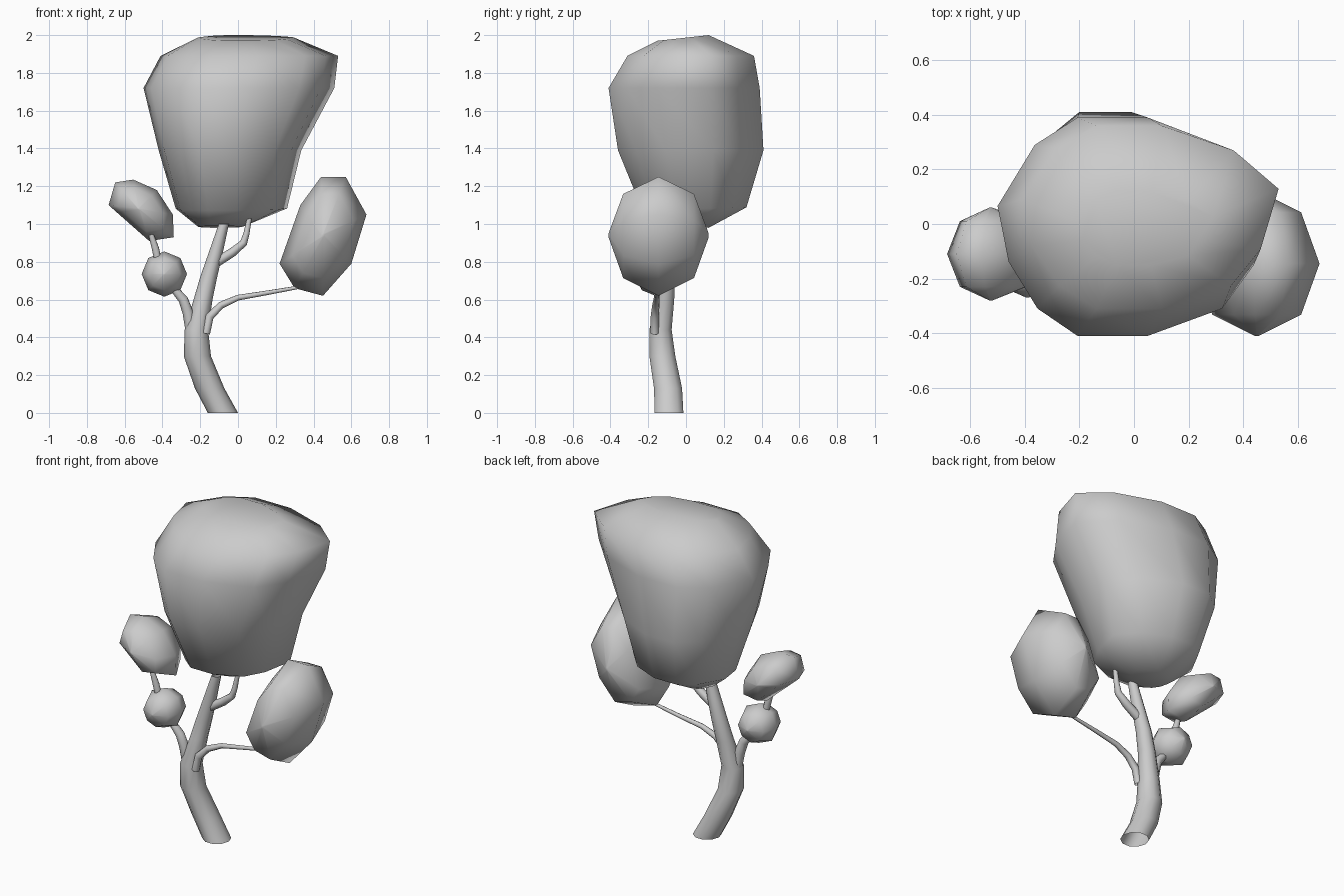
import bpy, bmesh
from math import sin, cos, pi

if "Cube" in bpy.data.objects:
    bpy.data.objects.remove(bpy.data.objects["Cube"])


def loft(name, rings, cap=True):
    """Skin a stack of equal-length point rings."""
    bm = bmesh.new()
    rows = [[bm.verts.new(p) for p in ring] for ring in rings]
    n = len(rows[0])
    for a, b in zip(rows, rows[1:]):
        for i in range(n):
            j = (i + 1) % n
            bm.faces.new((a[i], a[j], b[j], b[i]))
    if cap:
        bm.faces.new(rows[0])
        bm.faces.new(rows[-1])
    bmesh.ops.remove_doubles(bm, verts=bm.verts, dist=0.0005)
    bmesh.ops.recalc_face_normals(bm, faces=bm.faces)
    for f in bm.faces:
        f.smooth = True
    mesh = bpy.data.meshes.new(name)
    bm.to_mesh(mesh)
    bm.free()
    ob = bpy.data.objects.new(name, mesh)
    bpy.context.collection.objects.link(ob)
    return ob


def lobe(name, outline, cx, cz, y, ry):
    """Rounded leaf clump: front outline shrunk towards poles on the y axis."""
    rings = []
    for lat in (-88, -45, 0, 45, 88):
        s, c = sin(lat * pi / 180), cos(lat * pi / 180)
        rings.append([(cx + (px - cx) * c, y + ry * s, cz + (pz - cz) * c)
                      for px, pz in outline])
    return loft(name, rings)


def branch(name, pts):
    """Tapered eight-sided tube through (x, y, z, radius) points."""
    cu = bpy.data.curves.new(name, 'CURVE')
    cu.dimensions = '3D'
    cu.bevel_depth = 1.0
    cu.bevel_resolution = 2
    sp = cu.splines.new('POLY')
    sp.points.add(len(pts) - 1)
    for p, (x, y, z, r) in zip(sp.points, pts):
        p.co = (x, y, z, 1)
        p.radius = r
    sp.use_smooth = True
    ob = bpy.data.objects.new(name, cu)
    bpy.context.collection.objects.link(ob)
    return ob


# Trunk: bent, tapering, open at the base
trunk = [(-.08, -.09, 0, .08), (-.15, -.095, .13, .078), (-.215, -.125, .3, .072),
         (-.22, -.135, .44, .062), (-.185, -.11, .6, .05), (-.155, -.1, .72, .045),
         (-.12, -.1, .84, .038), (-.075, -.1, 1.0, .027)]
loft("trunk", [[(x + r * cos(k * pi / 5), y + r * sin(k * pi / 5), z)
                for k in range(10)] for x, y, z, r in trunk], cap=False)

# Main crown: one plan outline scaled into each level
plan = [(-1, .19), (-.73, .75), (-.42, 1), (.09, 1), (.65, .73), (1, .31),
        (.86, -.35), (.63, -.75), (.09, -1), (-.42, -1), (-.71, -.75), (-.92, -.32)]
levels = [  # z, x min, x max, y min, y max, slope along y
    (.985, -.21, .02, -.08, .12, -.05), (1.08, -.33, .26, -.23, .32, .03),
    (1.39, -.42, .335, -.36, .41, 0), (1.72, -.50, .51, -.41, .39, 0),
    (1.89, -.41, .53, -.31, .36, 0), (1.985, -.21, .29, -.15, .12, .11)]
loft("main_crown", [[((x0 + x1) / 2 + u * (x1 - x0) / 2,
                      (y0 + y1) / 2 + v * (y1 - y0) / 2,
                      z + t * v * (y1 - y0) / 2) for u, v in plan]
                    for z, x0, x1, y0, y1, t in levels])

# Side clumps
lobe("right_clump", [(.44, 1.25), (.57, 1.25), (.68, 1.05), (.60, .79),
                     (.45, .62), (.30, .66), (.22, .79), (.33, 1.10)],
     .45, .94, -.145, .265)
lobe("left_upper_clump", [(-.65, 1.22), (-.555, 1.235), (-.43, 1.18), (-.345, 1.05),
                          (-.34, .93), (-.47, .91), (-.64, 1.06), (-.685, 1.10)],
     -.525, 1.08, -.11, .17)
lobe("left_small_clump", [(-.39 + .12 * cos(k * pi / 4), .735 + .12 * sin(k * pi / 4))
                          for k in range(8)], -.39, .735, -.15, .12)

# Branches
branch("right_branch", [(-.17, -.165, .42, .022), (-.15, -.165, .51, .022),
                        (-.09, -.16, .57, .019), (0, -.155, .61, .015),
                        (.15, -.15, .635, .012), (.32, -.15, .665, .009)])
branch("left_branch", [(-.25, -.135, .44, .03), (-.265, -.14, .53, .03),
                       (-.29, -.145, .6, .027), (-.35, -.15, .67, .02)])
branch("left_upper_branch", [(-.42, -.16, .79, .02), (-.437, -.165, .87, .02),
                             (-.462, -.17, .95, .014)])
branch("crown_branch", [(-.11, -.1, .8, .026), (-.03, -.1, .85, .024),
                        (.03, -.1, .9, .02), (.045, -.095, .95, .016),
                        (.06, -.09, 1.03, .013)])
